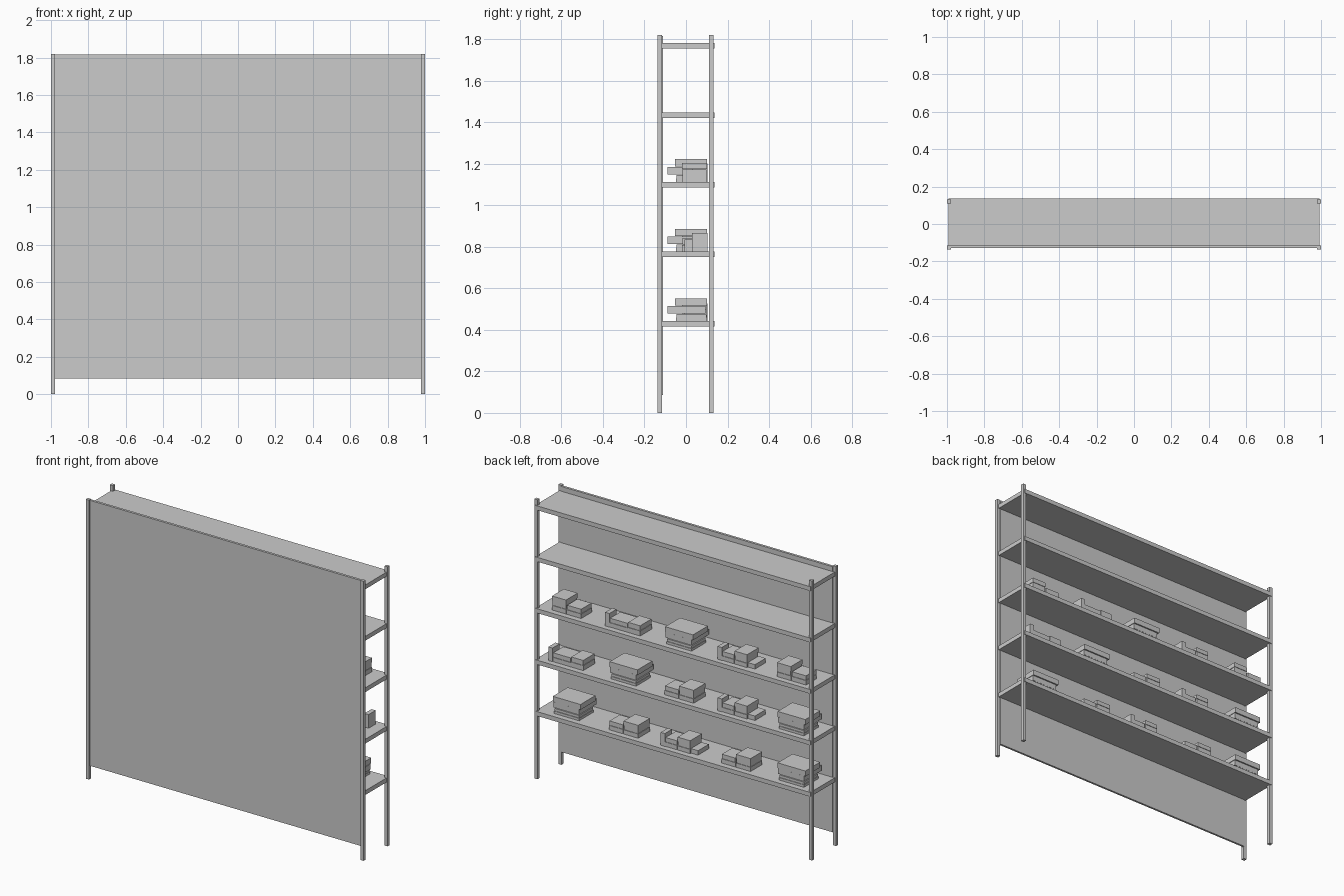
import bpy, bmesh
from mathutils import Matrix, Vector

if "Cube" in bpy.data.objects:
    bpy.data.objects.remove(bpy.data.objects["Cube"])


def boxes(name, spans):
    """One object made from boxes given as (x0, x1, y0, y1, z0, z1)."""
    bm = bmesh.new()
    for x0, x1, y0, y1, z0, z1 in spans:
        mid = Vector(((x0 + x1) / 2, (y0 + y1) / 2, (z0 + z1) / 2))
        size = Matrix.Diagonal((abs(x1 - x0), y1 - y0, z1 - z0, 1))
        bmesh.ops.create_cube(bm, size=1, matrix=Matrix.Translation(mid) @ size)
    mesh = bpy.data.meshes.new(name)
    bm.to_mesh(mesh)
    bm.free()
    ob = bpy.data.objects.new(name, mesh)
    bpy.context.collection.objects.link(ob)
    return ob


# corner posts
for side, sx in (("left", -1), ("right", 1)):
    for end, y0 in (("front", -0.137), ("back", 0.110)):
        xs = sorted((sx, sx * 0.978))
        boxes(f"{end}_{side}_post", [(xs[0], xs[1], y0, y0 + 0.022, 0, 1.82)])

# front sheet with top rail
boxes("front_panel", [(-0.979, 0.979, -0.125, -0.112, 0.085, 1.803)])
boxes("panel_top_rail", [(-0.979, 0.979, -0.127, -0.111, 1.803, 1.815)])

# shelves
TOPS = [0.443, 0.778, 1.113, 1.448, 1.783]
for i, z in enumerate(TOPS):
    boxes(f"shelf_{i + 1}", [(-0.992, 0.992, -0.122, 0.137, z - 0.028, z)])

# stacks: piles of (u0, u1, y0, y1, bottom, top, layers), u runs toward -x
KINDS = {
    "large": [(-.09, .09, -.048, .10, 0, .034, 2),
              (-.10, .085, -.088, .095, .036, .072, 1),
              (-.10, .10, -.053, .10, .074, .11, 1)],
    "tall_left": [(-.105, -.005, -.02, .10, 0, .092, 3),
                  (0, .105, -.01, .10, 0, .06, 2)],
    "tall_right": [(-.105, -.005, -.01, .10, 0, .058, 2),
                   (0, .105, -.02, .10, 0, .085, 3)],
    "long": [(-.13, -.10, .03, .103, 0, .09, 1),
             (-.10, .03, -.01, .10, 0, .058, 2),
             (.03, .12, -.02, .10, 0, .066, 2)],
    "mixed": [(-.13, -.10, .03, .103, 0, .085, 1),
              (-.10, -.015, -.01, .10, 0, .058, 2),
              (-.01, .08, -.02, .10, 0, .085, 3),
              (.08, .13, -.02, .09, 0, .03, 1)],
}
ROWS = [["large", "tall_right", "mixed", "tall_right", "large"],
        ["long", "large", "tall_right", "mixed", "large"],
        ["tall_left", "long", "large", "mixed", "tall_left"]]
CENTRES = [0.79, 0.38, -0.02, -0.43, -0.83]

for r, row in enumerate(ROWS):
    for c, (kind, cx) in enumerate(zip(row, CENTRES)):
        spans = []
        for u0, u1, y0, y1, b, t, n in KINDS[kind]:
            h = (t - b) / n
            for k in range(n):
                z = TOPS[r] + b + k * h
                inset = 0.002 * (k % 2)
                spans.append((cx - u1 + inset, cx - u0 - inset,
                              y0 + inset, y1 - inset, z, z + h - 0.001))
        boxes(f"box_stack_{r + 1}_{c + 1}", spans)
